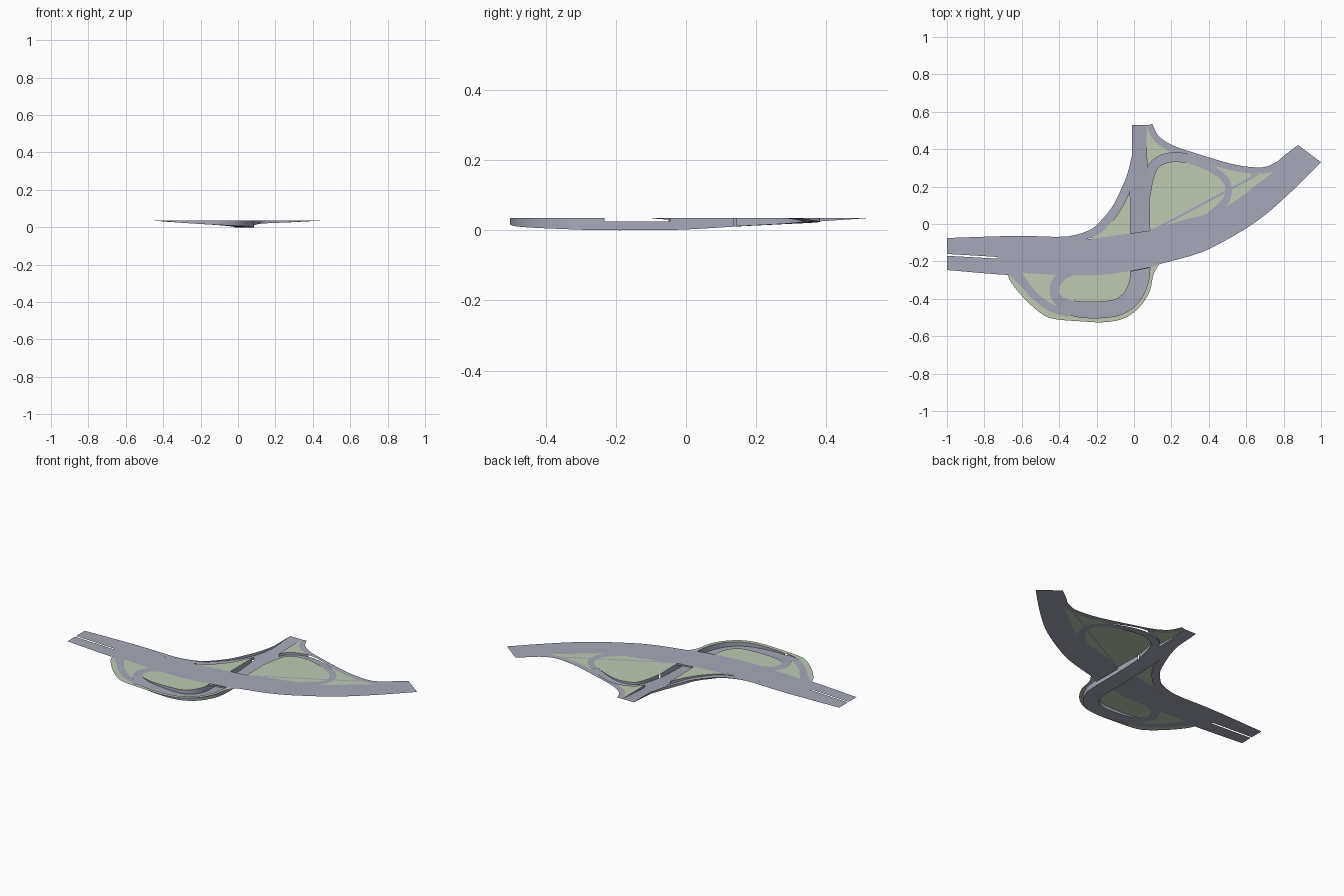
import bpy
from mathutils import Vector
from mathutils.geometry import delaunay_2d_cdt

if "Cube" in bpy.data.objects:
    bpy.data.objects.remove(bpy.data.objects["Cube"])

TOP = 0.035      # ground level
SOFFIT = 0.025   # underside of the bridge


def material(name, rgb):
    m = bpy.data.materials.new(name)
    m.diffuse_color = (*rgb, 1)
    m.use_nodes = True
    m.node_tree.nodes["Principled BSDF"].inputs["Base Color"].default_value = m.diffuse_color
    return m


ASPHALT = material("asphalt grey", (0.38, 0.40, 0.48))
GRASS = material("grass green", (0.51, 0.59, 0.45))


def make(name, verts, faces, mat):
    me = bpy.data.meshes.new(name)
    me.from_pydata(verts, [], faces)
    me.materials.append(mat)
    ob = bpy.data.objects.new(name, me)
    bpy.context.collection.objects.link(ob)
    return ob


def smooth(pts, n=6):
    """Catmull-Rom curve through points of any dimension."""
    p = [pts[0]] + list(pts) + [pts[-1]]
    out = []
    for i in range(1, len(p) - 2):
        for k in range(n):
            t = k / n
            out.append(tuple(0.5 * (2 * b + (c - a) * t + (2 * a - 5 * b + 4 * c - d) * t * t
                                    + (3 * b - a - 3 * c + d) * t ** 3)
                             for a, b, c, d in zip(*p[i - 1:i + 3])))
    return out + [tuple(pts[-1])]


def inside(p, poly):
    hit = False
    for (x1, y1), (x2, y2) in zip(poly, poly[1:] + poly[:1]):
        if (y1 > p[1]) != (y2 > p[1]) and p[0] < (x2 - x1) * (p[1] - y1) / (y2 - y1) + x1:
            hit = not hit
    return hit


class Band:
    """A road strip along a path of (x, y, width, z)."""

    def __init__(self, name, path, n=6):
        self.name, s = name, smooth(path, n)
        self.z = [min(q[3], TOP) for q in s]
        self.left, self.right = [], []
        for i, q in enumerate(s):
            a, b = s[max(i - 1, 0)], s[min(i + 1, len(s) - 1)]
            d = Vector((b[0] - a[0], b[1] - a[1])).normalized() * q[2] / 2
            self.left.append((q[0] - d.y, q[1] + d.x))
            self.right.append((q[0] + d.y, q[1] - d.x))
        L, R = self.left, self.right
        self.quads = [[R[i], R[i + 1], L[i + 1], L[i]] for i in range(len(s) - 1)]
        self.sunk = [min(self.z[i:i + 2]) < TOP - 0.0006 for i in range(len(s) - 1)]

    def contains(self, p, sunk=None):
        return any(inside(p, q) for q, s in zip(self.quads, self.sunk) if sunk is None or s == sunk)


# Outlines of the highway, the slot between its carriageways, and the grass
main = smooth([(-1, -.075), (-.65, -.064), (-.44, -.068)], 4)
main += [(-.435, -.1), (-.226, -.08), (-.018, -.05), (.084, -.035)]
main += smooth([(.19, 0), (.3, .03), (.43, .065), (.5, .096), (.593, .16), (.66, .214), (.737, .273),
                (.78, .345), (.877, .422)], 4)
main += smooth([(1, .33), (.834, .166), (.673, .027), (.512, -.075), (.35, -.155), (.138, -.214),
                (.073, -.235), (-.18, -.273), (-.4, -.272), (-.61, -.262), (-.68, -.272), (-1, -.246)], 5)
slot = [(-1, -.16), (-1, -.17), (-.73, -.185), (-.73, -.176)]
grass_north = [(-.23, -.09), (-.22, -.055), (-.155, .01), (-.1, .08), (-.05, .17), (0, .3), (.03, .53),
               (.083, .53), (.11, .46), (.2, .4), (.35, .354), (.51, .307), (.62, .288), (.75, .285),
               (.7, .2), (.5, .05), (.1, -.1)]
grass_south = smooth([(-.676, -.268), (-.655, -.315), (-.585, -.4), (-.494, -.48), (-.425, -.508),
                      (-.29, -.52), (-.157, -.525), (-.05, -.503), (.03, -.444), (.084, -.36),
                      (.105, -.267), (.14, -.21)], 5) + [(-.1, -.2)]

# Underpass with its southern loop, then the slip roads
underpass = Band("underpass_and_south_loop", [
    (.028, .53, .08, .035), (.028, .35, .08, .023), (.03, .2, .1, .014), (.033, 0, .102, .002),
    (.033, -.12, .102, 0), (.033, -.25, .102, 0), (.02, -.33, .095, .003), (-.025, -.405, .09, .007),
    (-.105, -.45, .085, .012), (-.24, -.459, .085, .02), (-.345, -.445, .075, .028),
    (-.41, -.4, .055, .034), (-.427, -.345, .05, .035), (-.395, -.285, .05, .035), (-.33, -.25, .05, .035)])
bands = [
    underpass,
    Band("north_west_slip_road", [
        (-.44, -.084, .03, .035), (-.33, -.08, .035, .034), (-.22, -.047, .042, .031), (-.155, .008, .046, .028),
        (-.1, .075, .046, .025), (-.055, .16, .046, .019), (-.014, .26, .046, .018), (.008, .36, .04, .024)]),
    Band("north_loop", [
        (.055, .15, .06, .011), (.08, .25, .048, .016), (.115, .322, .048, .02), (.19, .355, .048, .023),
        (.28, .35, .046, .027), (.41, .297, .04, .034), (.49, .235, .036, .035), (.505, .17, .036, .035),
        (.48, .11, .04, .035), (.4, .04, .04, .035)]),
    Band("south_west_slip_road", [
        (-.345, -.477, .04, .029), (-.44, -.45, .04, .035), (-.53, -.385, .04, .035),
        (-.585, -.32, .045, .035), (-.64, -.255, .06, .035)]),
    Band("north_east_slip_road", [
        (.083, .53, .03, .035), (.12, .458, .035, .035), (.2, .405, .034, .035), (.35, .354, .034, .035),
        (.51, .307, .034, .035), (.62, .288, .034, .035), (.71, .29, .034, .035), (.8, .33, .04, .035)]),
    Band("service_track", [(.1, -.035, .012, .035), (.62, .243, .012, .035), (.632, .255, .012, .035),
                           (.632, .28, .012, .035)], 2),
]

# Ground layer: one flat arrangement of all outlines, sorted into parts
verts, edges = [], []
for poly in [main, slot, grass_north, grass_south] + [q for b in bands for q in b.quads]:
    o, n = len(verts), len(poly)
    verts += [Vector(p) for p in poly]
    edges += [(o + i, o + (i + 1) % n) for i in range(n)]
cv, _, cf, *_ = delaunay_2d_cdt(verts, edges, [], 0, 1e-5)
parts = {"highway": [], "slip_road_surface": [], "grass": []}
for f in cf:
    c = (cv[f[0]] + cv[f[1]] + cv[f[2]]) / 3
    if inside(c, slot):
        continue
    if inside(c, main):
        parts["highway"].append(f)
    elif any(b.contains(c, True) for b in bands):
        continue
    elif any(b.contains(c, False) for b in bands):
        parts["slip_road_surface"].append(f)
    elif inside(c, grass_north) or inside(c, grass_south):
        parts["grass"].append(f)
for name, faces in parts.items():
    used = {v: i for i, v in enumerate(sorted({v for f in faces for v in f}))}
    make(name, [(cv[v].x, cv[v].y, TOP) for v in used], [[used[v] for v in f] for f in faces],
         GRASS if name == "grass" else ASPHALT)

# Sunken road floors and their retaining walls
for b in bands:
    v, f, wv, wf = [], [], [], []
    for i, sunk in enumerate(b.sunk):
        if not sunk:
            continue
        z0, z1 = b.z[i], b.z[i + 1]
        v += [(*p, z) for p, z in zip(b.quads[i], (z0, z1, z1, z0))]
        f.append(range(len(v) - 4, len(v)))
        for side in (b.left, b.right):
            p, q = side[i], side[i + 1]
            mid = ((p[0] + q[0]) / 2, (p[1] + q[1]) / 2)
            if any(o is not b and o.contains(mid) for o in bands):
                continue
            h = TOP
            if inside(mid, main):
                if z0 > 0.02:
                    continue
                h = SOFFIT
            wall = [(*p, z0), (*q, z1), (*q, h), (*p, h)]
            wv += wall if side is b.right else wall[::-1]
            wf.append(range(len(wv) - 4, len(wv)))
    if f:
        make(b.name + "_floor", v, f, ASPHALT)
        make(b.name + "_walls", wv, wf, ASPHALT)

# Bridge: soffit and the two portal beams
a, b_, c, d = (-.018, -.05), (.084, -.035), (.084, -.235), (-.018, -.255)
make("bridge_beams", [(*p, z) for z in (SOFFIT, TOP) for p in (a, b_, c, d)],
     [(0, 1, 2, 3), (1, 0, 4, 5), (3, 2, 6, 7)], ASPHALT)
